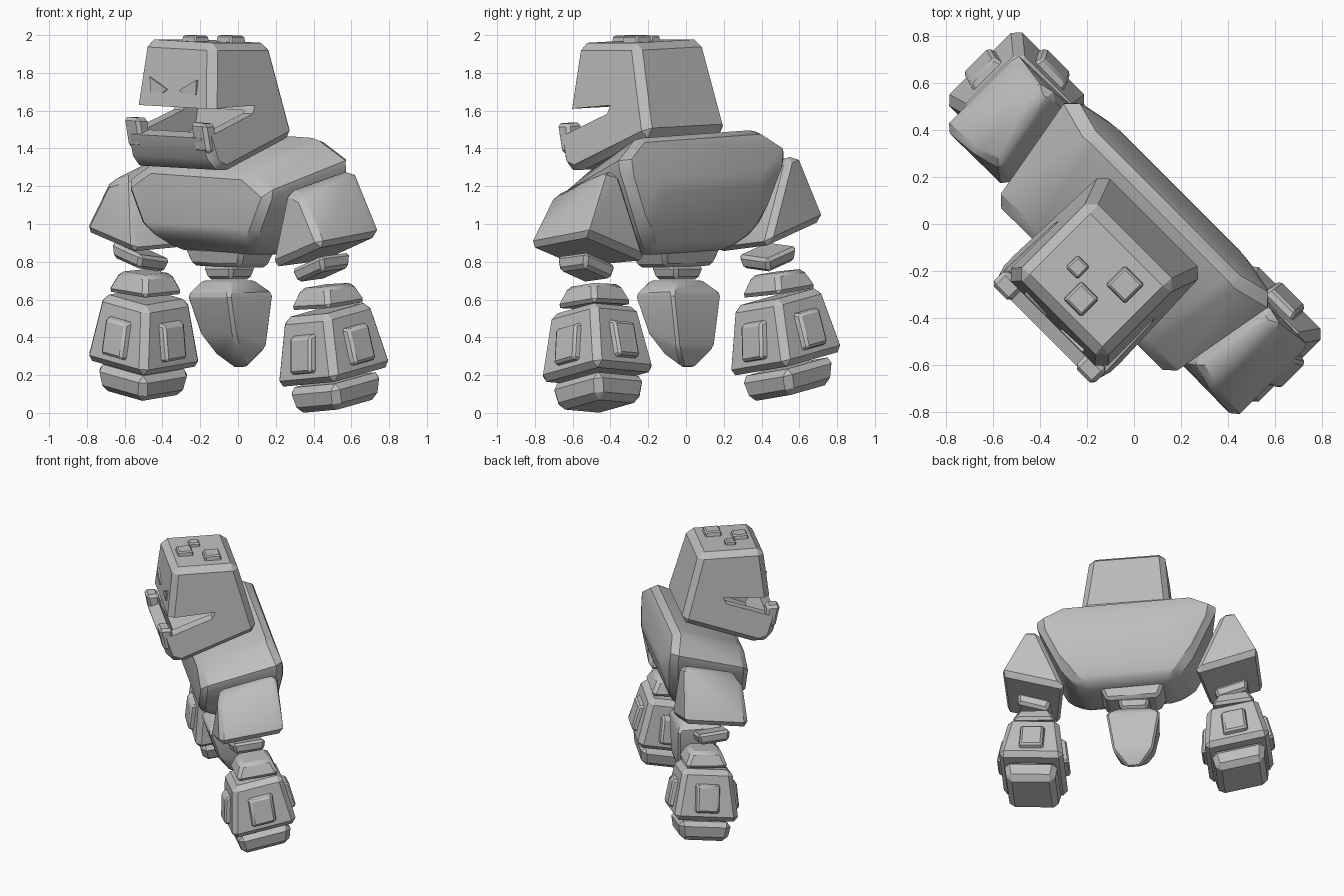
import bpy, bmesh, math

if "Cube" in bpy.data.objects:
    bpy.data.objects.remove(bpy.data.objects["Cube"])

stone = bpy.data.materials.new("grey stone")
stone.use_nodes = True
GREY = (0.52, 0.52, 0.52, 1)
stone.diffuse_color = GREY
stone.node_tree.nodes["Principled BSDF"].inputs["Base Color"].default_value = GREY

MID = 0.055            # head centre line along the sideways axis
S = math.sqrt(0.5)     # the figure is turned 45 degrees


def world(p):
    """(sideways, forward, up) of the figure to scene coordinates"""
    u, f, z = p
    return (S * (u - f), -S * (u + f), z)


def finish(bm, name, bevel=0, cutter=None):
    bmesh.ops.recalc_face_normals(bm, faces=bm.faces[:])
    mesh = bpy.data.meshes.new(name)
    bm.to_mesh(mesh)
    bm.free()
    mesh.materials.append(stone)
    ob = bpy.data.objects.new(name, mesh)
    bpy.context.collection.objects.link(ob)
    bpy.ops.object.select_all(action='DESELECT')
    ob.select_set(True)
    bpy.context.view_layer.objects.active = ob
    if bevel:
        mod = ob.modifiers.new("Bevel", 'BEVEL')
        mod.width, mod.segments = bevel, 1
        mod.limit_method, mod.angle_limit = 'ANGLE', math.radians(18)
        bpy.ops.object.modifier_apply(modifier=mod.name)
    if cutter:
        mod = ob.modifiers.new("Cut", 'BOOLEAN')
        mod.object, mod.solver = cutter, 'EXACT'
        bpy.ops.object.modifier_apply(modifier=mod.name)
        bpy.data.objects.remove(cutter)
    bpy.ops.object.shade_smooth_by_angle(angle=math.radians(28))
    return ob


def hull(name, points, bevel=0.02):
    """Faceted block wrapped round a few corner points"""
    bm = bmesh.new()
    for p in points:
        bm.verts.new(world(p))
    out = bmesh.ops.convex_hull(bm, input=bm.verts[:])
    inside = {v for v in out["geom_interior"] if isinstance(v, bmesh.types.BMVert)}
    bmesh.ops.delete(bm, geom=list(inside), context='VERTS')
    bmesh.ops.dissolve_limit(bm, angle_limit=0.07, verts=bm.verts[:], edges=bm.edges[:])
    return finish(bm, name, bevel)


def prism(name, profile, half_width, chamfer=0, crisp=(), cutter=None):
    """Side profile (forward, up) pulled sideways; edges between crisp points stay sharp"""
    bm = bmesh.new()
    a, b = [[bm.verts.new(world(lean((MID + s * half_width(z), f, z), 0.04)))
             for f, z in profile] for s in (1, -1)]
    bm.faces.new(a)
    bm.faces.new(b)
    for i in range(len(a)):
        j = (i + 1) % len(a)
        bm.faces.new((a[i], a[j], b[j], b[i]))
    bmesh.ops.recalc_face_normals(bm, faces=bm.faces[:])
    if chamfer:
        sharp = {side[i] for side in (a, b) for i in crisp}
        edges = [e for e in bm.edges if not all(v in sharp for v in e.verts)]
        bmesh.ops.bevel(bm, geom=edges, offset=chamfer, segments=1, profile=0.5,
                        affect='EDGES', clamp_overlap=True)
    return finish(bm, name, cutter=cutter)


def lean(p, k):
    return (p[0], p[1], p[2] - k * (p[0] - MID))


def frustum(low, high, c0, c1):
    """Corners of a tapered block; low and high are (sideways, forward) half sizes"""
    return [(a * w, b * d, c) for (w, d), c in ((low, c0), (high, c1))
            for a in (1, -1) for b in (1, -1)]


def tilted(points, centre, su, sf):
    """Place points in a frame tilted by the slopes su and sf"""
    cu, cf, cz = centre
    return [(cu + a - 0.6 * su * c, cf + b - 0.6 * sf * c, cz + c + su * a + sf * b)
            for a, b, c in points]


# Torso
half = [(.35, .35, 1.29), (.54, .355, 1.18), (.42, .35, .95),
        (.64, -.20, 1.37), (.45, -.15, 1.49), (.44, -.17, .95),
        (.39, -.25, 1.22), (.30, .23, .85), (.30, -.10, .85)]
hull("torso", [lean((.04 + s * u, f, z), 0.05) for s in (1, -1) for u, f, z in half], 0.04)

# Head with an open mouth and a hollow jaw
cavity = prism("mouth_cutter", [(.13, 1.615), (.15, 1.5), (.46, 1.37), (.53, 1.5), (.50, 1.6)],
               lambda z: 0.225)
cavity.hide_render = True
prism("head", [(.06, 1.968), (-.075, 1.48), (.46, 1.285), (.55, 1.315), (.60, 1.465),
               (.24, 1.595), (.22, 1.64), (.545, 1.62), (.505, 1.968)],
      lambda z: 0.258 + (1.97 - z) * 0.1, 0.04, (4, 5, 6, 7), cavity)

# Tusks and eyes
for s, side in ((1, "left"), (-1, "right")):
    tusk = [(s * .25 + MID + a * .056, f, z) for a in (1, -1)
            for f, z in ((.50, 1.39), (.58, 1.39), (.525, 1.55), (.615, 1.55))]
    hull(side + "_tusk", [lean(p, 0.06) for p in tusk], 0.018)
    eye = [(.055 + s * u, f, z) for u, z in ((.045, 1.71), (.175, 1.77), (.17, 1.69), (.08, 1.69))
           for f in (.50, .542)]
    hull(side + "_eye", [lean(p, 0.04) for p in eye], 0)

# Stone lumps on the crown
for i, (u, f, r) in enumerate(((-.04, .30, .04), (.067, .385, .058), (.156, .21, .062))):
    lump = frustum((r, r), (r * .85, r * .85), -.03, .03)
    hull("crown_lump_%d" % (i + 1), tilted(lump, (u, f, 1.968), -.04, 0), 0.008)

# Waist plates and the hanging hip stone
hull("waist_plate", tilted(frustum((.18, .11), (.225, .135), -.05, .05), (.01, .07, .825), -.03, 0))
hull("waist_ring", tilted(frustum((.09, .08), (.112, .10), -.037, .037), (0, .065, .743), 0, 0), 0.018)
hip = [(.11, -.03, .70), (.11, .17, .70), (.187, -.085, .635), (.16, .23, .625),
       (.14, -.08, .345), (.13, .16, .42), (.09, .08, .31), (.045, -.02, .235)]
hull("hip_stone", [(s * u, f, z) for s in (1, -1) for u, f, z in hip], 0.015)

# Arms: upper arm, elbow plate, then the fist with its cap, base and pads
upper = [(.60, .23, 1.18), (.74, .27, 1.14), (.65, -.155, 1.27), (.73, -.135, 1.29),
         (.905, .285, .88), (.905, -.16, .94), (.53, .28, .765), (.46, -.175, .80)]
poses = (("left", 1, 0, (.69, .06, .768), (.685, -.01, .36), .065, -.2),
         ("right", -1, .08, (-.675, .06, .822), (-.71, -.01, .43), -.2, -.12))
for side, s, lift, elbow, fist, su, sf in poses:
    arm = [(u if s > 0 else .03 - u, f, z + lift) for u, f, z in upper]
    hull(side + "_upper_arm", arm, 0.03)
    hull(side + "_elbow_plate",
         tilted(frustum((.10, .10), (.115, .115), -.038, .038), elbow, s * .32, -.1 * s), 0.018)
    for part, low, high, c0, c1, k, bev in (("fist", .226, .172, -.17, .185, 1, .035),
                                            ("wrist_cap", .15, .105, .205, .315, .6, .022),
                                            ("fist_base", .163, .187, -.325, -.185, 1, .035)):
        block = frustum((low, low), (high, high), c0, c1)
        hull(side + "_" + part, tilted(block, fist, su * k, sf * k), bev)
    # four raised pads round the fist
    for ca, sa in ((1, 0), (0, 1), (-1, 0), (0, -1)):
        pad = []
        for w, h, out in ((.09, .105, -.02), (.075, .09, .035)):
            for t in (w, -w):
                for c in (h - .01, -h - .01):
                    r = .2 - .155 * c + out
                    pad.append((ca * r - sa * t, sa * r + ca * t, c))
        hull(side + "_fist_pad", tilted(pad, fist, su, sf), 0.012)
